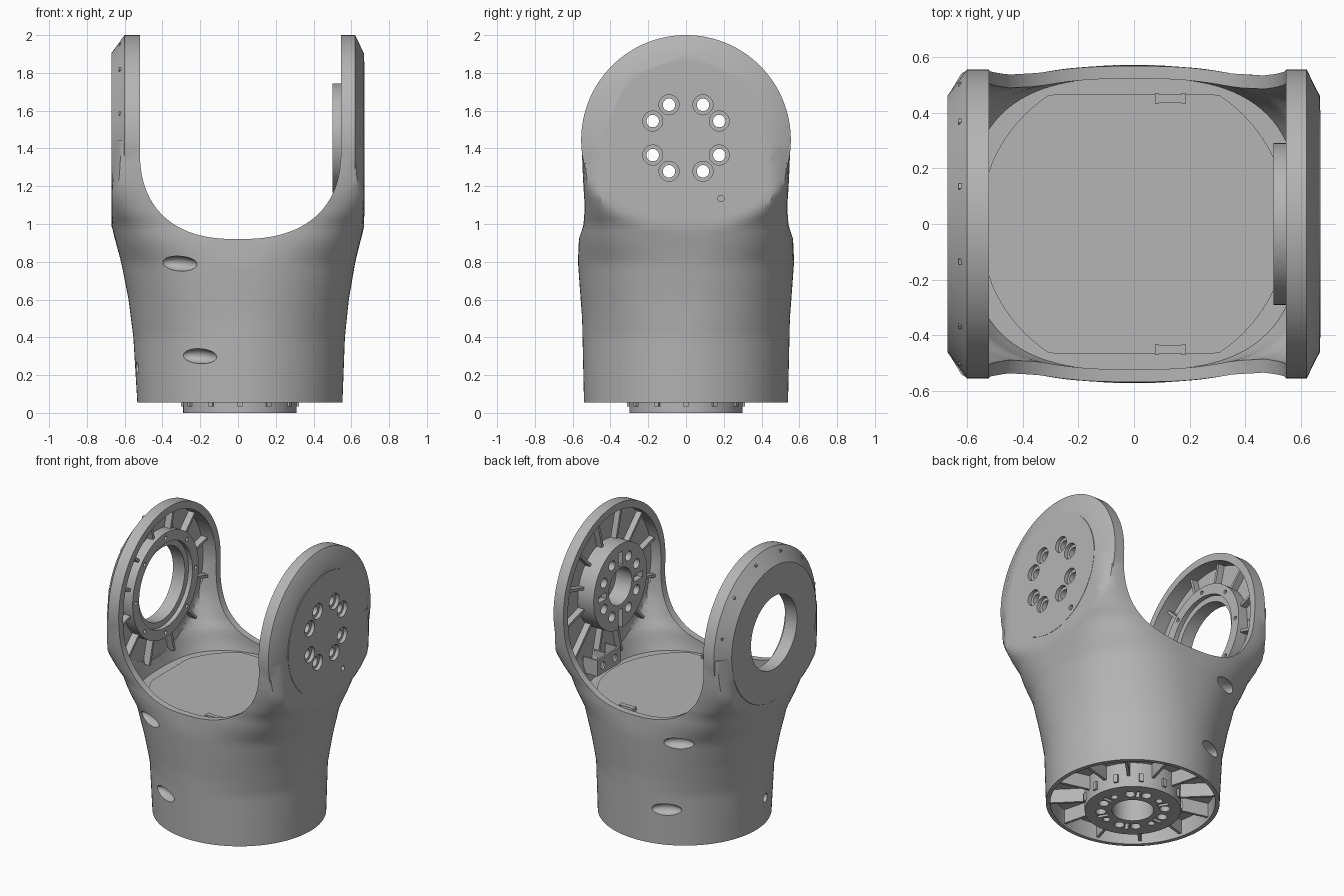
import bpy, bmesh, math
from mathutils import Matrix, Vector

old = bpy.data.objects.get("Cube")
if old:
    bpy.data.objects.remove(old, do_unlink=True)

grey = bpy.data.materials.new("cast_grey")
grey.use_nodes = True
COLOR = (0.46, 0.46, 0.46, 1)
grey.diffuse_color = COLOR
for node in grey.node_tree.nodes:
    if node.type == 'BSDF_PRINCIPLED':
        node.inputs["Base Color"].default_value = COLOR

PIVOT = 1.45          # height of the joint axis
BASE_X = 0.01         # base axis offset
TAU = math.tau


def finish(bm, name):
    bmesh.ops.recalc_face_normals(bm, faces=bm.faces)
    mesh = bpy.data.meshes.new(name)
    bm.to_mesh(mesh)
    bm.free()
    mesh.materials.append(grey)
    ob = bpy.data.objects.new(name, mesh)
    bpy.context.collection.objects.link(ob)
    return ob


def bridge(bm, rings):
    """Closed solid through a list of equal point rings."""
    loops = [[bm.verts.new(p) for p in ring] for ring in rings]
    for low, high in zip(loops, loops[1:]):
        for i in range(len(low)):
            j = (i + 1) % len(low)
            bm.faces.new((low[i], low[j], high[j], high[i]))
    bm.faces.new(loops[0])
    bm.faces.new(loops[-1])


def place(axis, u, v, w):
    return {'x': (w, u, v), 'y': (u, w, v), 'z': (u, v, w)}[axis]


def prisms(name, outlines, axis, lo, hi):
    bm = bmesh.new()
    for pts in outlines:
        bridge(bm, [[place(axis, u, v, w) for u, v in pts] for w in (lo, hi)])
    return finish(bm, name)


def circle(u, v, r, n=48):
    return [(u + r * math.cos(TAU * i / n), v + r * math.sin(TAU * i / n)) for i in range(n)]


def box(u0, u1, v0, v1):
    return [(u0, v0), (u1, v0), (u1, v1), (u0, v1)]


def spoke(u, v, angle, r0, r1, width):
    c, s = math.cos(angle), math.sin(angle)
    return [(u + r * c - t * s, v + r * s + t * c)
            for r, t in ((r0, -width), (r1, -width), (r1, width), (r0, width))]


def lathe_x(name, profile, n=128):
    bm = bmesh.new()
    bridge(bm, [[(x, u, v) for u, v in circle(0, PIVOT - 0.005, r, n)] for x, r in profile])
    return finish(bm, name)


helpers = []


def boolean(target, other, operation='DIFFERENCE'):
    other.hide_render = True
    if other not in helpers:
        helpers.append(other)
    mod = target.modifiers.new("cut", 'BOOLEAN')
    mod.operation = operation
    mod.solver = 'EXACT'
    mod.object = other
    bpy.context.view_layer.objects.active = target
    bpy.ops.object.modifier_apply(modifier=mod.name)


def key(z, pts):
    for (z0, a), (z1, b) in zip(pts, pts[1:]):
        if z <= z1:
            return a + (b - a) * max(0, z - z0) / (z1 - z0)
    return pts[-1][1]


# Body section: half width, half depth, squareness and offset by height
WIDTH = [(0.055, 0.543), (0.4, 0.56), (0.6, 0.583), (0.8, 0.62), (0.98, 0.667), (1.2, 0.74)]
DEPTH = [(0.055, 0.54), (0.5, 0.55), (0.7, 0.565), (0.8, 0.572), (0.92, 0.567),
         (1.1, 0.546), (1.3, 0.55), (1.445, 0.553)]
SQUARE = [(0.4, 2), (0.8, 2.4), (1.0, 3.5), (1.2, 7), (1.4, 12)]
SHIFT = [(0.055, BASE_X), (0.9, 0)]


def loft(name, z0, z1, inset, steps=40, n=128):
    rings = []
    for k in range(steps + 1):
        z = z0 + (z1 - z0) * k / steps
        a, b = key(z, WIDTH) - inset, key(z, DEPTH) - inset
        e, ring = key(z, SQUARE), []
        for i in range(n):
            c, s = math.cos(TAU * i / n), math.sin(TAU * i / n)
            r = ((abs(c) / a) ** e + (abs(s) / b) ** e) ** (-1 / e)
            x, y = r * c + key(z, SHIFT), r * s
            limit = 0.668 - inset - max(0, abs(y) - 0.46) * 0.6
            ring.append((max(-limit, min(limit, x)), y, z))
        rings.append(ring)
    bm = bmesh.new()
    bridge(bm, rings)
    return finish(bm, name)


# Yoke body: lofted sleeve joined with the round ears
body = loft("yoke_body", 0.055, 1.445, 0)
boolean(body, lathe_x("ears", [(-0.67, 0.46), (-0.6, 0.555), (0.62, 0.555), (0.666, 0.46)]), 'UNION')
boolean(body, prisms("cover_disc", [circle(0, PIVOT, 0.41, 96)], 'x', 0.64, 0.67), 'UNION')

# Saddle opening between the ears
saddle = [(0.545, 2.3), (-0.52, 2.3)]
for i in range(49):
    t = math.pi * i / 48
    c, s = -math.cos(t), math.sin(t)
    half = 0.52 if c < 0 else 0.545
    saddle.append((half * math.copysign(abs(c) ** 0.82, c), 1.4 - 0.48 * max(s, 0) ** 0.82))
boolean(body, prisms("saddle_cut", [saddle], 'y', -1, 1))

# Hollow interior, ear pockets and recess under the base
boolean(body, loft("cavity", 0.868, 1.44, 0.045, 24))
boolean(body, lathe_x("pocket", [(-0.62, 0.505), (0.62, 0.505)]))
boolean(body, prisms("base_recess", [circle(BASE_X, 0, 0.515, 96)], 'z', -0.1, 0.17))

# Leaf-shaped access recesses, front and back
bm = bmesh.new()
for side in (-1, 1):
    for x, y, z in ((-0.31, 0.525, 0.79), (-0.205, 0.51, 0.3)):
        mat = (Matrix.Translation(Vector((x, side * y, z)))
               @ Matrix.Rotation(side * math.radians(23), 4, 'Z')
               @ Matrix.Rotation(math.radians(3), 4, 'Y')
               @ Matrix.Diagonal((0.1, 0.05, 0.04, 1)))
        bmesh.ops.create_uvsphere(bm, u_segments=32, v_segments=16, radius=1, matrix=mat)
boolean(body, finish(bm, "leaf_cut"))
boolean(body, prisms("side_hole_cut", [circle(-0.1, 0.24, 0.03)], 'x', -0.8, -0.47))

# Bearing ring in the right ear
bore = prisms("bore_cut", [circle(0, PIVOT, 0.25, 96)], 'x', -0.9, -0.4)
bearing_ring = prisms("bearing_ring", [circle(0, PIVOT, 0.36, 96)], 'x', -0.63, -0.55)
boolean(bearing_ring, prisms("ring_step", [circle(0, PIVOT, 0.29, 96)], 'x', -0.58, -0.4))
boolean(bearing_ring, prisms("ring_bolts", [
    circle(0.325 * math.cos(TAU * i / 8), PIVOT + 0.325 * math.sin(TAU * i / 8), 0.013, 16)
    for i in range(8)], 'x', -0.575, -0.4))
for part in (body, bearing_ring):
    boolean(part, bore)

# Drive flange inside the left ear, with its bolt circle
drive_flange = prisms("drive_flange", [circle(0, PIVOT + 0.005, 0.29, 96)], 'x', 0.5, 0.63)
boolean(drive_flange, prisms("hub_cut", [circle(0, PIVOT + 0.005, 0.125)], 'x', 0.4, 0.7))
boolean(drive_flange, prisms("flange_notches", [
    spoke(0, PIVOT, TAU * i / 4, 0.15, 0.24 if i != 3 else 0.4, 0.022) for i in range(4)], 'x', 0.4, 0.54))
bolt_pts = [(su * u, PIVOT + 0.005 + sv * v) for su in (-1, 1) for sv in (-1, 1)
            for u, v in ((0.09, 0.176), (0.176, 0.09))]
bolt_cut = prisms("bolt_cut", [circle(u, v, 0.033, 32) for u, v in bolt_pts], 'x', 0.4, 0.9)
for part in (body, drive_flange):
    boolean(part, bolt_cut)
boolean(body, prisms("bolt_sink", [circle(u, v, 0.053, 32) for u, v in bolt_pts], 'x', 0.645, 0.9))
boolean(body, prisms("screw_cut", [circle(0.185, 1.135, 0.017, 24)], 'x', 0.64, 0.9))

# Radial ribs inside both ears
angles = [TAU * (i + 0.5) / 12 for i in range(12)]
for name, r0, lo, hi in (("right_ear_ribs", 0.35, -0.63, -0.575), ("left_ear_ribs", 0.28, 0.58, 0.63)):
    prisms(name, [spoke(0, PIVOT, a, r0, 0.525, 0.009) for a in angles], 'x', lo, hi)

# Floor plate with flat front and back edges, and its small clips
plate = []
for x, y in circle(0, 0, 0.555, 128):
    plate.append((max(-0.52, x), max(-0.465, min(0.465, y))))
prisms("floor_plate", [plate], 'z', 0.85, 0.878)
for side, label in ((-1, "front"), (1, "back")):
    prisms(label + "_clip", [box(x, x + w, side * 0.45 - d, side * 0.45 + d)
                             for x, w, d in ((0.075, 0.015, 0.02), (0.09, 0.08, 0.015), (0.17, 0.015, 0.02))],
           'z', 0.87, 0.905)

# Sensor bracket under the drive flange
bracket = prisms("sensor_bracket", [box(0.0, 0.25, 0.93, 1.04)], 'x', 0.5, 0.513)
boolean(bracket, prisms("bracket_holes", [circle(y, 0.985, 0.025, 24) for y in (0.06, 0.19)], 'x', 0.4, 0.6))
prisms("bracket_arms", [box(y, y + 0.012, 0.93, 1.04) for y in (0.0, 0.119, 0.238)], 'x', 0.51, 0.61)

# Base flange with hub bore and bolt holes
base_flange = prisms("base_flange", [circle(BASE_X, 0, 0.3, 96)], 'z', 0, 0.18)
boolean(base_flange, prisms("base_bore", [circle(BASE_X, 0, 0.13)], 'z', -0.1, 0.15))
boolean(base_flange, prisms("base_bolts", [
    circle(BASE_X + 0.2 * math.cos(a), 0.2 * math.sin(a), 0.032 if i % 3 else 0.022, 24)
    for i, a in enumerate(angles)], 'z', -0.1, 0.06))
boolean(base_flange, prisms("base_slots", [
    spoke(BASE_X, 0, TAU * i / 6, 0.165, 0.235, 0.012) for i in range(6)], 'z', -0.1, 0.04))
prisms("base_ribs", [spoke(BASE_X, 0, a, 0.29, 0.53, 0.009) for a in angles], 'z', 0.075, 0.18)
prisms("base_nubs", [spoke(BASE_X, 0, TAU * i / 12, 0.29, 0.312, 0.013) for i in range(12)], 'z', 0.035, 0.09)

# Remove the cutters and smooth the round surfaces
for ob in helpers:
    bpy.data.objects.remove(ob, do_unlink=True)
bpy.ops.object.select_all(action='DESELECT')
for ob in bpy.context.collection.objects:
    if ob.type == 'MESH':
        ob.select_set(True)
bpy.context.view_layer.objects.active = body
bpy.ops.object.shade_smooth_by_angle(angle=math.radians(30))
